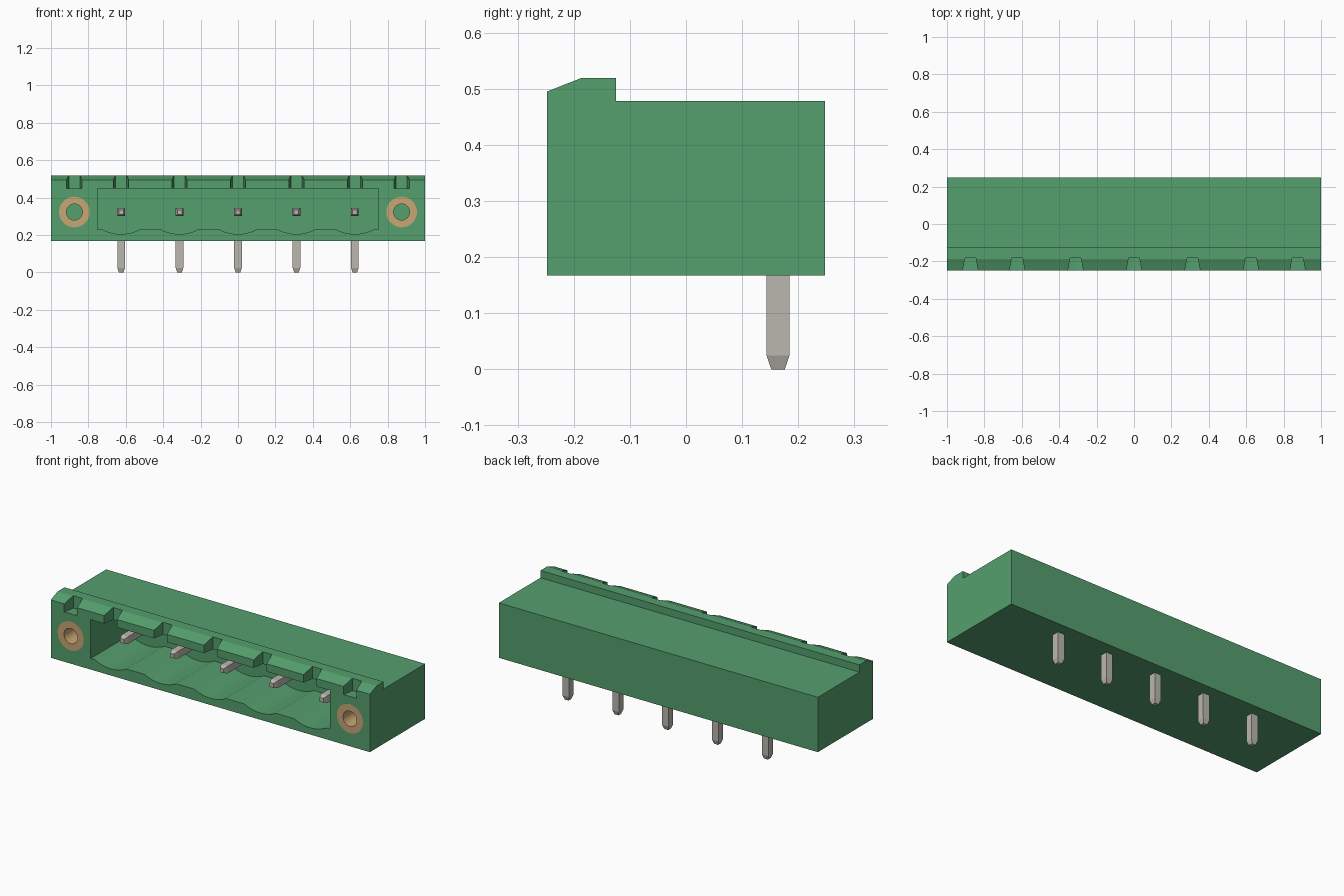
import bpy, bmesh, math
from mathutils import Vector

cube = bpy.data.objects.get("Cube")
if cube:
    bpy.data.objects.remove(cube, do_unlink=True)


def material(name, rgb):
    m = bpy.data.materials.new(name)
    m.use_nodes = True
    m.diffuse_color = (*rgb, 1)
    m.node_tree.nodes["Principled BSDF"].inputs["Base Color"].default_value = (*rgb, 1)
    return m


GREEN = material("housing green", (0.09, 0.345, 0.155))
BRASS = material("brass", (0.58, 0.38, 0.175))
METAL = material("tin grey", (0.49, 0.475, 0.42))


def finish(name, bm, mat):
    bmesh.ops.recalc_face_normals(bm, faces=bm.faces)
    mesh = bpy.data.meshes.new(name)
    bm.to_mesh(mesh)
    bm.free()
    mesh.materials.append(mat)
    ob = bpy.data.objects.new(name, mesh)
    bpy.context.collection.objects.link(ob)
    return ob


def loft(name, rings, mat):
    """Closed solid through a list of equal-length point rings."""
    bm = bmesh.new()
    rows = [[bm.verts.new(p) for p in ring] for ring in rings]
    n = len(rows[0])
    for a, b in zip(rows, rows[1:]):
        for i in range(n):
            j = (i + 1) % n
            bm.faces.new((a[i], a[j], b[j], b[i]))
    bm.faces.new(rows[0])
    bm.faces.new(rows[-1])
    return finish(name, bm, mat)


def cut(target, cutter):
    cutter.hide_render = True
    mod = target.modifiers.new("cut", 'BOOLEAN')
    mod.operation = 'DIFFERENCE'
    mod.solver = 'EXACT'
    mod.object = cutter
    bpy.context.view_layer.objects.active = target
    bpy.ops.object.modifier_apply(modifier=mod.name)
    bpy.data.objects.remove(cutter, do_unlink=True)


def circle(x, y, z, r, n=32):
    return [(x + r * math.cos(2 * math.pi * i / n), y,
             z + r * math.sin(2 * math.pi * i / n)) for i in range(n)]


FRONT, BACK, BASE = -0.248, 0.248, 0.167
PIN_X = [(i - 2) * 0.3125 for i in range(5)]
FLANGE_X, AXIS_Z = 0.875, 0.323

# Housing: side profile with a raised, bevelled latch rail along the front
profile = [(FRONT, BASE), (BACK, BASE), (BACK, 0.478), (-0.125, 0.478),
           (-0.125, 0.519), (-0.187, 0.519), (FRONT, 0.495)]
housing = loft("housing", [[(x, y, z) for y, z in profile] for x in (-1, 1)], GREEN)

# Socket cavity with a shallow scallop in its floor below each pin
outline = [(-0.75, 0.45), (-0.75, 0.23)]
half, dip = 0.1, 0.025
radius = (half ** 2 + dip ** 2) / (2 * dip)
for px in PIN_X:
    for k in range(13):
        dx = half * (k / 6 - 1)
        outline.append((px + dx, 0.23 - dip + radius - math.sqrt(radius ** 2 - dx ** 2)))
outline += [(0.75, 0.23), (0.75, 0.45)]
cut(housing, loft("cavity_cutter",
                  [[(x, y, z) for x, z in outline] for y in (-0.4, 0.09)], GREEN))

# Tapered notches in the latch rail
for nx in PIN_X + [-FLANGE_X, FLANGE_X]:
    plan = [(-0.043, -0.26), (0.043, -0.26), (0.029, -0.182), (-0.029, -0.182)]
    cut(housing, loft("notch_cutter",
                      [[(nx + x, y, z) for x, y in plan] for z in (0.449, 0.6)], GREEN))

# Threaded flange inserts
for side, sx in (("right", -FLANGE_X), ("left", FLANGE_X)):
    cut(housing, loft("insert_cutter", [circle(sx, y, AXIS_Z, 0.082) for y in (-0.4, -0.02)], GREEN))
    bm = bmesh.new()
    rings = [[bm.verts.new(p) for p in circle(sx, y, AXIS_Z, r)]
             for r, y in ((0.082, FRONT), (0.082, -0.02), (0.043, -0.02), (0.043, FRONT))]
    for a, b in zip(rings, rings[1:] + rings[:1]):
        for i in range(32):
            j = (i + 1) % 32
            bm.faces.new((a[i], a[j], b[j], b[i]))
    finish(side + "_flange_insert", bm, BRASS)


def pin(name, start, shoulder, tip, u, v):
    """Square pin with a tapered end."""
    u, v = Vector(u), Vector(v)
    corners = ((-1, -1), (1, -1), (1, 1), (-1, 1))
    loft(name, [[Vector(c) + u * a * h + v * b * h for a, b in corners]
                for c, h in ((start, 0.0205), (shoulder, 0.0205), (tip, 0.012))], METAL)


# Right-angle pins: contact in the socket and solder leg below
for i, px in enumerate(PIN_X, 1):
    pin(f"contact_pin_{i}", (px, 0.12, AXIS_Z), (px, -0.12, AXIS_Z), (px, -0.145, AXIS_Z),
        (1, 0, 0), (0, 0, 1))
    pin(f"solder_leg_{i}", (px, 0.164, 0.19), (px, 0.164, 0.025), (px, 0.164, 0),
        (1, 0, 0), (0, 1, 0))

# Smooth the round surfaces, keep edges sharp
bpy.ops.object.select_all(action='DESELECT')
for ob in bpy.context.collection.objects:
    if ob.type == 'MESH' and ("insert" in ob.name or ob.name == "housing"):
        ob.select_set(True)
        bpy.context.view_layer.objects.active = ob
bpy.ops.object.shade_smooth_by_angle(angle=math.radians(15))
